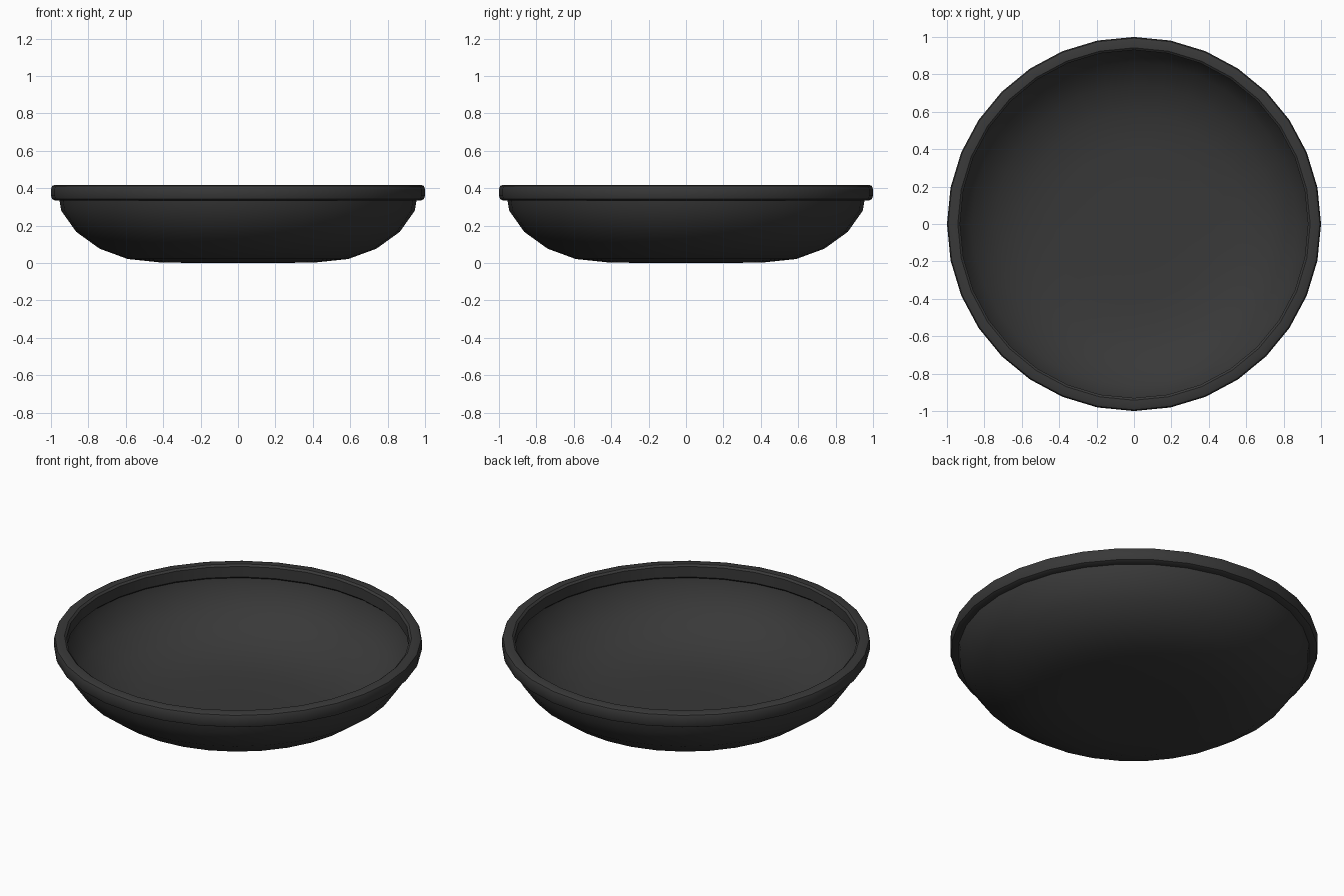
import bpy
import bmesh
from math import radians

if "Cube" in bpy.data.objects:
    bpy.data.objects.remove(bpy.data.objects["Cube"])

SIDES = 32

mat = bpy.data.materials.new("dark_grey")
mat.diffuse_color = (0.04, 0.04, 0.04, 1)
mat.use_nodes = True
mat.node_tree.nodes["Principled BSDF"].inputs["Base Color"].default_value = mat.diffuse_color


def lathe(name, profile, closed=False):
    """Spin an (r, z) profile around the z axis."""
    bm = bmesh.new()
    verts = [bm.verts.new((r, 0, z)) for r, z in profile]
    pairs = list(zip(verts, verts[1:]))
    if closed:
        pairs.append((verts[-1], verts[0]))
    edges = [bm.edges.new(p) for p in pairs]
    bmesh.ops.spin(bm, geom=verts + edges, cent=(0, 0, 0), axis=(0, 0, 1),
                   angle=radians(360), steps=SIDES, use_merge=False)
    bmesh.ops.remove_doubles(bm, verts=bm.verts, dist=0.0005)
    bmesh.ops.recalc_face_normals(bm, faces=bm.faces)
    mesh = bpy.data.meshes.new(name)
    bm.to_mesh(mesh)
    bm.free()
    mesh.materials.append(mat)
    obj = bpy.data.objects.new(name, mesh)
    bpy.context.collection.objects.link(obj)
    bpy.ops.object.select_all(action='DESELECT')
    obj.select_set(True)
    bpy.context.view_layer.objects.active = obj
    bpy.ops.object.shade_smooth_by_angle(angle=radians(35))
    return obj


# Shallow bowl, a thin single-wall shell
bowl = lathe("bowl", [(0, 0), (0.21, 0), (0.42, 0.004), (0.59, 0.022),
                      (0.74, 0.077), (0.865, 0.167), (0.945, 0.28),
                      (0.957, 0.35)])
for poly in bowl.data.polygons:
    # the open shell faces outward and down
    if poly.normal.z > 0:
        poly.flip()

# Rolled rim ring with rounded corners, overhanging the bowl on both sides
lathe("rim", [(0.93, 0.345), (0.94, 0.335), (0.98, 0.335), (0.994, 0.342),
              (1.0, 0.36), (1.0, 0.396), (0.994, 0.412), (0.98, 0.418),
              (0.942, 0.418), (0.93, 0.408)], closed=True)
